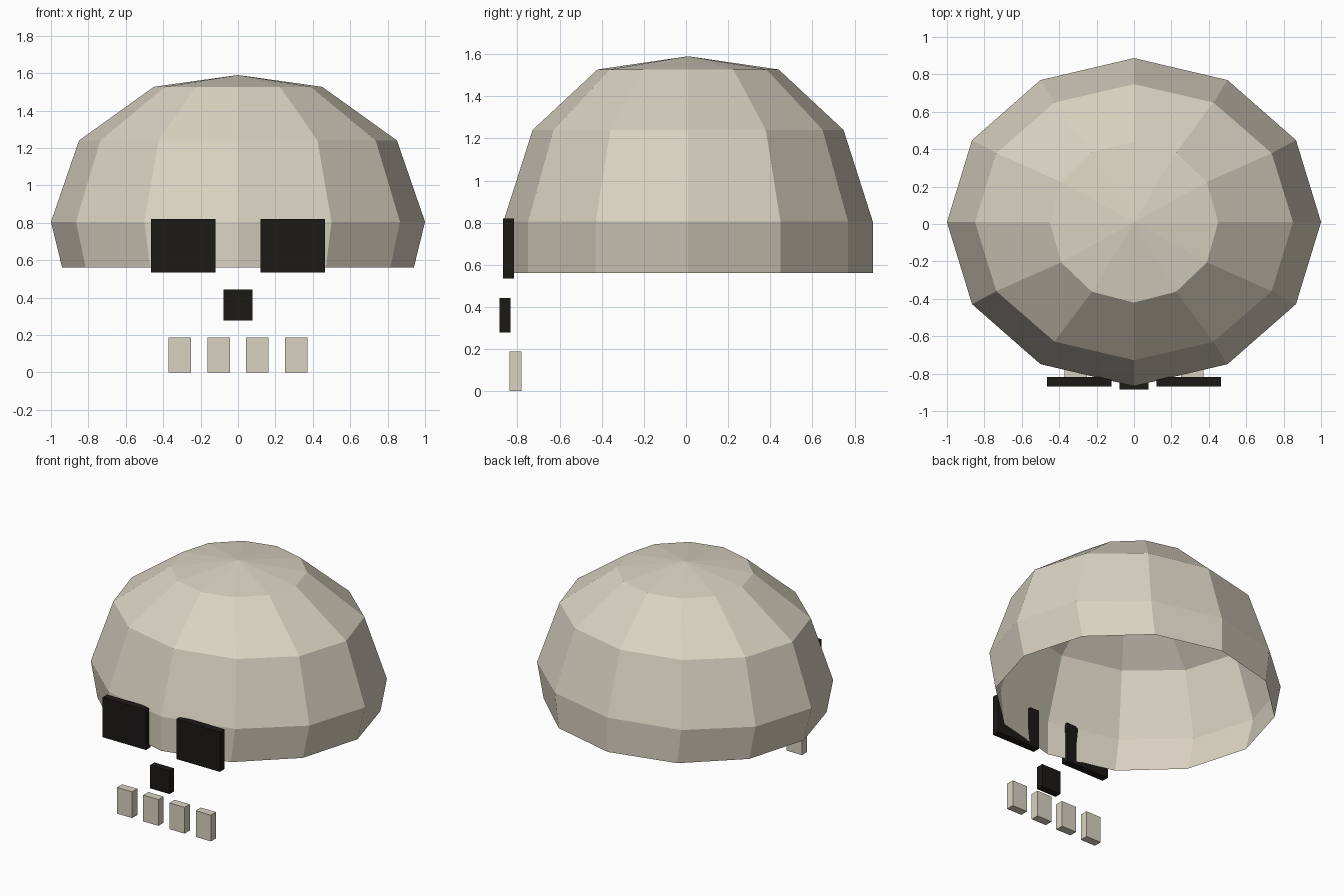
import bpy, bmesh
from math import cos, sin, pi

if "Cube" in bpy.data.objects:
    bpy.data.objects.remove(bpy.data.objects["Cube"])


def material(name, rgb):
    m = bpy.data.materials.new(name)
    m.diffuse_color = (*rgb, 1)
    m.use_nodes = True
    m.node_tree.nodes["Principled BSDF"].inputs["Base Color"].default_value = m.diffuse_color
    return m


bone = material("bone", (0.70, 0.65, 0.54))
black = material("black", (0.012, 0.010, 0.008))


def add_object(name, bm, mat):
    me = bpy.data.meshes.new(name)
    bm.to_mesh(me)
    bm.free()
    me.materials.append(mat)
    ob = bpy.data.objects.new(name, me)
    bpy.context.collection.objects.link(ob)
    return ob


def box(name, x, y, z, mat):
    """Box from (min, max) ranges on each axis."""
    bm = bmesh.new()
    bmesh.ops.create_cube(bm, size=1)
    for v in bm.verts:
        v.co = [r[0] if c < 0 else r[1] for c, r in zip(v.co, (x, y, z))]
    return add_object(name, bm, mat)


# Cranium: open twelve-sided dome, rings of (x radius, y radius, z)
SIDES, CENTRE_Y = 12, 0.01
RINGS = [(0.94, 0.877, 0.56), (1.0, 0.877, 0.805),
         (0.85, 0.738, 1.24), (0.45, 0.43, 1.527)]
bm = bmesh.new()
rings = [[bm.verts.new((rx * cos(2 * pi * i / SIDES),
                        CENTRE_Y + ry * sin(2 * pi * i / SIDES), z))
          for i in range(SIDES)] for rx, ry, z in RINGS]
apex = bm.verts.new((0, CENTRE_Y, 1.59))
for i in range(SIDES):
    j = (i + 1) % SIDES
    for low, high in zip(rings, rings[1:]):
        bm.faces.new((low[i], low[j], high[j], high[i]))
    bm.faces.new((rings[-1][i], rings[-1][j], apex))
add_object("cranium", bm, bone)

# Eye sockets
for side, s in (("left", 1), ("right", -1)):
    box(f"eye_socket_{side}", sorted((s * 0.12, s * 0.465)),
        (-0.87, -0.817), (0.535, 0.82), black)

# Nose
box("nose", (-0.078, 0.078), (-0.885, -0.833), (0.278, 0.443), black)

# Teeth
for i in range(4):
    cx = (i - 1.5) * 0.208
    box(f"tooth_{i + 1}", (cx - 0.06, cx + 0.06),
        (-0.838, -0.78), (0, 0.188), bone)
